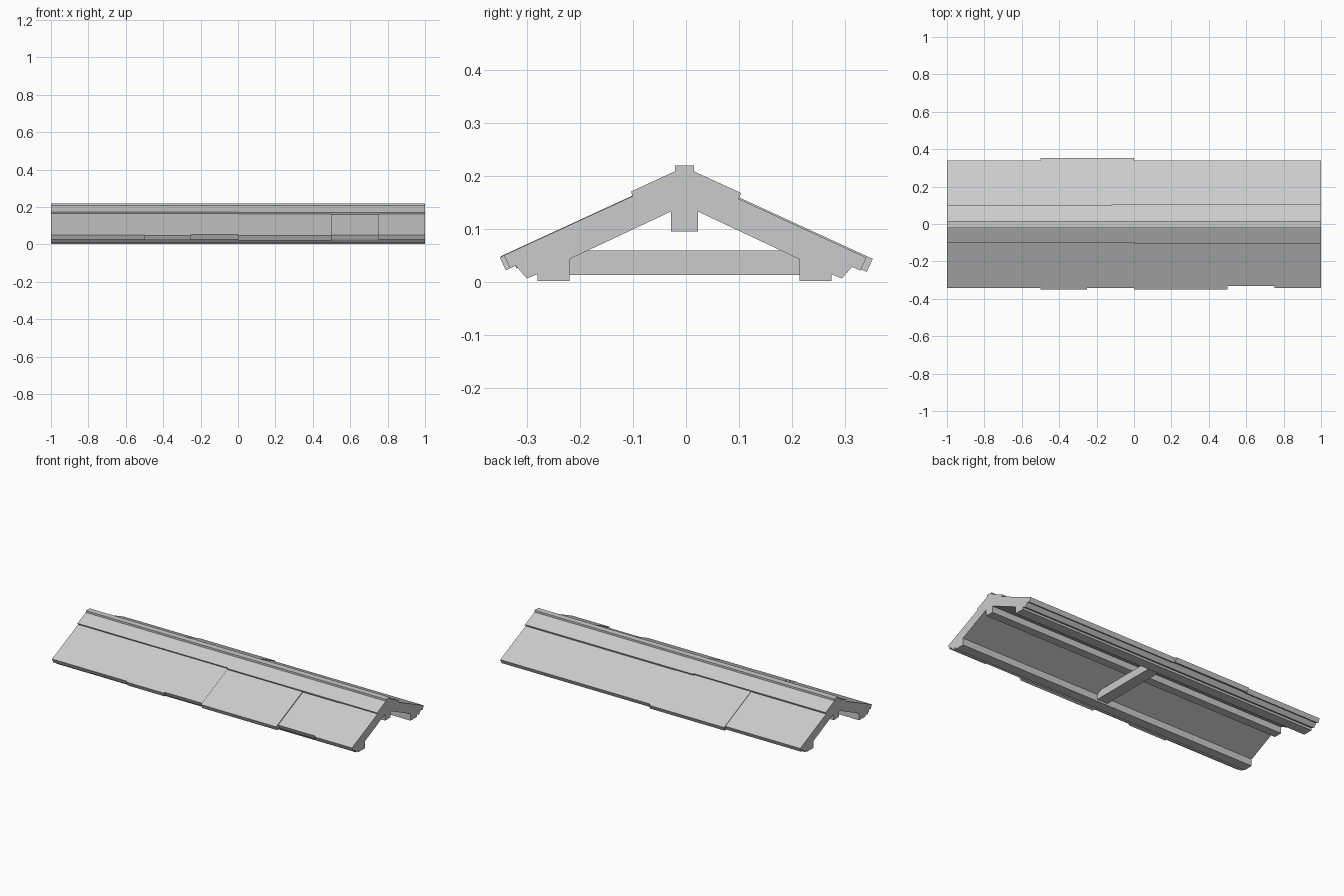
import bpy
import bmesh
from mathutils import Vector

if "Cube" in bpy.data.objects:
    bpy.data.objects.remove(bpy.data.objects["Cube"])

GREY = bpy.data.materials.new("plain grey")
GREY.use_nodes = True
GREY.diffuse_color = (0.6, 0.6, 0.6, 1)
GREY.node_tree.nodes["Principled BSDF"].inputs["Base Color"].default_value = (0.6, 0.6, 0.6, 1)

MID = -0.003       # y of the ridge line
PITCH = 0.46       # fall of the roof per unit outward
FRONT, BACK = -1, 1


def roof_z(s, lift=0):
    return 0.207 - PITCH * s + lift


def extrude(name, profile, x0, x1):
    """Sweep a (y, z) outline along x."""
    bm = bmesh.new()
    face = bm.faces.new([bm.verts.new((x0, MID + y, z)) for y, z in profile])
    swept = bmesh.ops.extrude_face_region(bm, geom=[face])["geom"]
    bmesh.ops.translate(bm, vec=Vector((x1 - x0, 0, 0)),
                        verts=[v for v in swept if isinstance(v, bmesh.types.BMVert)])
    bmesh.ops.recalc_face_normals(bm, faces=bm.faces)
    mesh = bpy.data.meshes.new(name)
    bm.to_mesh(mesh)
    bm.free()
    mesh.materials.append(GREY)
    obj = bpy.data.objects.new(name, mesh)
    bpy.context.collection.objects.link(obj)
    return obj


def sheet(name, side, x0, x1, end, lift, thick):
    """Sloping board from the ridge out to the given distance, cut square."""
    normal = Vector((PITCH, 1)).normalized() * thick
    top, low = Vector((0.012, roof_z(0.012, lift))), Vector((end, roof_z(end, lift)))
    points = [top, low, low - normal, top - normal]
    extrude(name, [(side * p.x, p.y) for p in points], x0, x1)


# Roof core with ridge beam and stepped eaves, mirrored about the ridge
half = [(0.0255, 0.095), (0.0255, 0.133), (0.217, 0.043), (0.217, 0.002),
        (0.277, 0.002), (0.277, 0.015), (0.297, 0.007), (0.317, 0.03),
        (0.325, roof_z(0.325, -0.012)), (0, roof_z(0, -0.012))]
extrude("roof_core", half + [(-s, z) for s, z in reversed(half[:-1])], -1, 1)

# Front roof panels: start, end, eave distance, lift
for x0, x1, end, lift in [(-1, -0.5, 0.339, 0), (-0.5, -0.25, 0.346, 0.001),
                          (-0.25, 0, 0.339, 0.001), (0, 0.5, 0.348, 0),
                          (0.5, 0.75, 0.328, -0.006), (0.75, 1, 0.34, 0)]:
    sheet("front_roof_panel", FRONT, x0, x1, end, lift, 0.027)

# Back roof panels
for x0, x1, end, lift in [(-1, -0.5, 0.343, -0.003), (-0.5, 0, 0.355, 0),
                          (0, 1, 0.343, -0.003)]:
    sheet("back_roof_panel", BACK, x0, x1, end, lift, 0.027)

# Ridge flashing strips
for name, side, x0, x1, end in [("front_flashing", FRONT, -1, 0, 0.096),
                                ("front_flashing", FRONT, 0, 1, 0.101),
                                ("back_flashing", BACK, -1, -0.12, 0.102),
                                ("back_flashing", BACK, -0.12, 1, 0.107)]:
    sheet(name, side, x0, x1, end, 0.01, 0.012)

# Ridge cap
extrude("ridge_cap", [(-0.018, 0.19), (0.018, 0.19), (0.018, 0.22), (-0.018, 0.22)], -1, 1)

# Cross tie between the eave beams
extrude("cross_tie", [(-0.23, 0.013), (0.23, 0.013), (0.23, 0.06), (-0.23, 0.06)], 0.0, 0.07)
